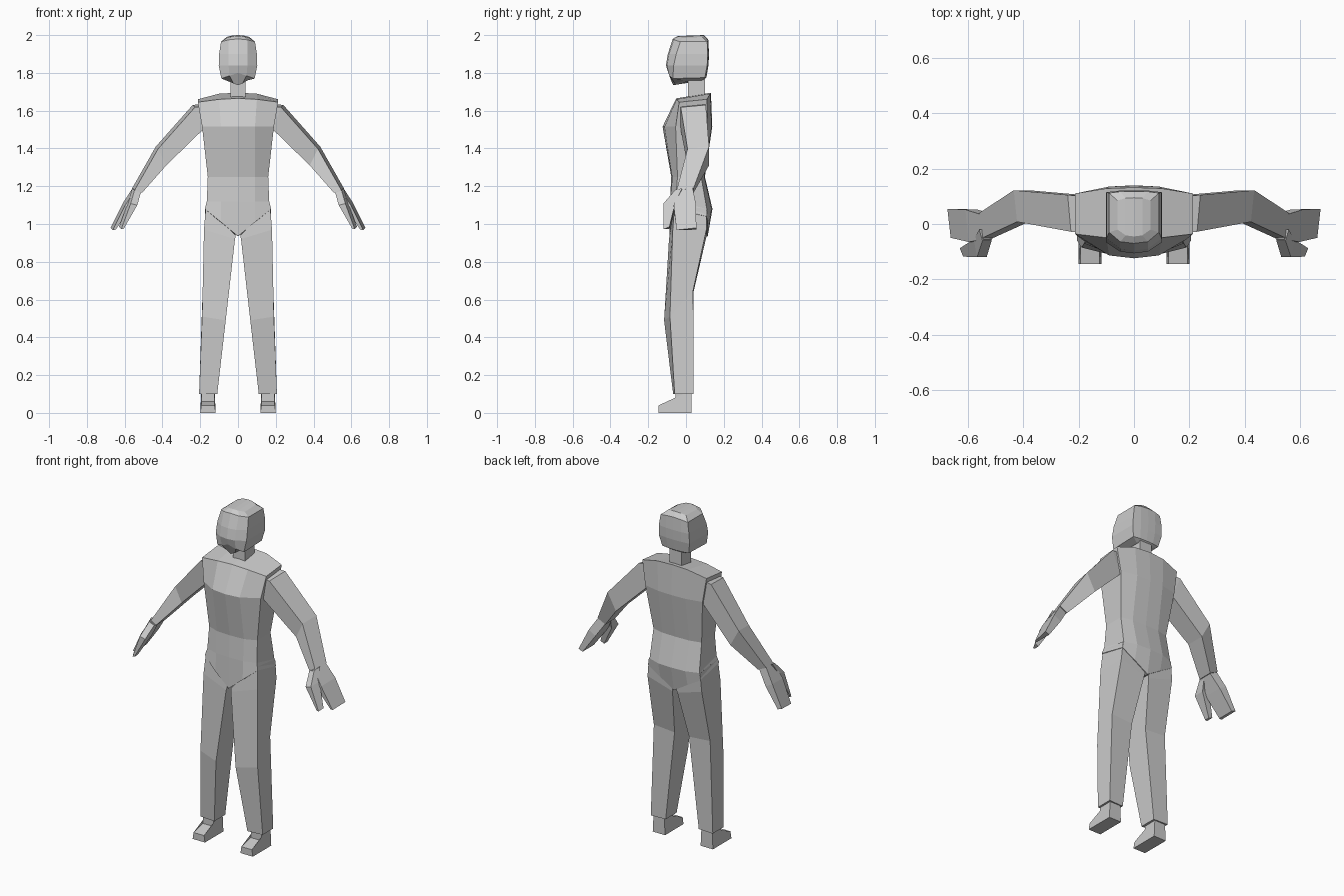
import bpy, bmesh


def loft(name, rings, mirror=False):
    """Skin a stack of equal-count rings; close both ends with strips of quads."""
    bm = bmesh.new()
    loops = [[bm.verts.new(p) for p in r] for r in rings]
    n = len(loops[0])
    for a, b in zip(loops, loops[1:]):
        for i in range(n):
            j = (i + 1) % n
            bm.faces.new((a[i], a[j], b[j], b[i]))
    for r in (loops[0], loops[-1]):
        for i in range(n // 2 - 1):
            bm.faces.new((r[i], r[i + 1], r[n - 2 - i], r[n - 1 - i]))
    bmesh.ops.recalc_face_normals(bm, faces=bm.faces)
    me = bpy.data.meshes.new(name)
    bm.to_mesh(me)
    bm.free()
    ob = bpy.data.objects.new(name, me)
    bpy.context.collection.objects.link(ob)
    if mirror:
        mod = ob.modifiers.new("Mirror", 'MIRROR')
        mod.use_mirror_merge = False
    return ob


def body_ring(w, m, front, back, zf, zb=None):
    """Ten-point symmetric ring; front/back = (side y, middle y), z = side, mid, centre."""
    zf = zf if isinstance(zf, tuple) else (zf,) * 3
    zb = zf if zb is None else zb
    zb = zb if isinstance(zb, tuple) else (zb,) * 3

    def half(y, z):
        ym = y[1] + 0.15 * (y[0] - y[1])
        return [(w, y[0], z[0]), (m, ym, z[1]), (0, y[1], z[2]),
                (-m, ym, z[1]), (-w, y[0], z[0])]
    return half(front, zf) + half(back, zb)[::-1]


def limb_ring(upper, lower, y0, y1):
    """Four-corner arm section from upper and lower (x, z) and the y range."""
    (ux, uz), (lx, lz) = upper, lower
    return [(ux - 0.012, y0, uz - 0.012), (lx, y0, lz),
            (lx, y1, lz), (ux, y1, uz)]


# torso, crotch to collar
loft("torso", [
    body_ring(0.175, 0.09, (-0.065, -0.088), (0.112, 0.115),
              (1.08, 1.01, 0.935), (1.04, 0.99, 0.935)),
    body_ring(0.165, 0.09, (-0.055, -0.085), (0.11, 0.14), 1.12, 1.08),
    body_ring(0.16, 0.09, (-0.045, -0.078), (0.08, 0.10), 1.25),
    body_ring(0.19, 0.09, (-0.055, -0.124), (0.115, 0.139), 1.515),
    body_ring(0.213, 0.10, (-0.036, -0.052), (0.11, 0.132),
              (1.645, 1.66, 1.665), (1.66, 1.69, 1.695)),
])

# neck
loft("neck", [[(x, y, z) for x, y in
               ((0.04, 0.01), (-0.04, 0.01), (-0.04, 0.10), (0.04, 0.10))]
              for z in (1.66, 1.78)])

# head
loft("head", [
    body_ring(0.05, 0.025, (-0.01, -0.068), (0.08, 0.09),
              (1.76, 1.745, 1.735), 1.76),
    body_ring(0.088, 0.045, (-0.07, -0.092), (0.10, 0.108),
              (1.77, 1.785, 1.80), 1.775),
    body_ring(0.102, 0.05, (-0.065, -0.106), (0.112, 0.119), 1.84),
    body_ring(0.10, 0.05, (-0.052, -0.096), (0.115, 0.122), 1.90),
    body_ring(0.09, 0.05, (-0.03, -0.07), (0.112, 0.118),
              (1.965, 1.975, 1.98), (1.965, 1.972, 1.975)),
    body_ring(0.06, 0.03, (-0.02, -0.045), (0.085, 0.095),
              (1.985, 1.993, 1.995), (1.99, 1.998, 2.0)),
])

# legs
loft("legs", [
    [(0.17, -0.06, 1.10), (0.012, -0.085, 0.94), (0.012, 0.11, 0.94), (0.17, 0.11, 1.08)],
    [(0.18, -0.07, 0.97), (0.016, -0.09, 0.92), (0.016, 0.105, 0.92), (0.18, 0.108, 0.97)],
    [(0.19, -0.085, 0.51), (0.065, -0.116, 0.49), (0.048, 0.04, 0.64), (0.187, 0.038, 0.65)],
    [(0.206, -0.06, 0.10), (0.11, -0.068, 0.10), (0.11, 0.036, 0.10), (0.206, 0.04, 0.10)],
], True)

# feet: side profile swept across the width
foot = [(-0.145, 0), (-0.145, 0.04), (-0.055, 0.06), (-0.055, 0.12), (0.03, 0.12), (0.03, 0)]
loft("feet", [[(x - s * (z > 0.02) * 0.006, y, z) for y, z in
               (foot[0], foot[1], foot[2], foot[3], foot[4], foot[5])]
              for x, s in ((0.118, -1), (0.2, 1))], True)

# arms
loft("arms", [
    limb_ring((0.19, 1.635), (0.16, 1.52), -0.03, 0.10),
    limb_ring((0.24, 1.63), (0.185, 1.50), -0.028, 0.105),
    limb_ring((0.435, 1.41), (0.38, 1.31), 0.008, 0.122),
    limb_ring((0.56, 1.19), (0.508, 1.165), -0.05, 0.04),
], True)

# hands and thumbs
loft("hands", [
    limb_ring((0.555, 1.195), (0.512, 1.165), -0.055, 0.035),
    limb_ring((0.61, 1.11), (0.565, 1.085), -0.065, 0.052),
    limb_ring((0.675, 0.98), (0.648, 0.97), -0.05, 0.055),
], True)
loft("thumbs", [
    limb_ring((0.56, 1.19), (0.515, 1.165), -0.06, -0.02),
    limb_ring((0.58, 1.12), (0.533, 1.10), -0.12, -0.055),
    limb_ring((0.63, 0.985), (0.605, 0.975), -0.118, -0.088),
], True)
